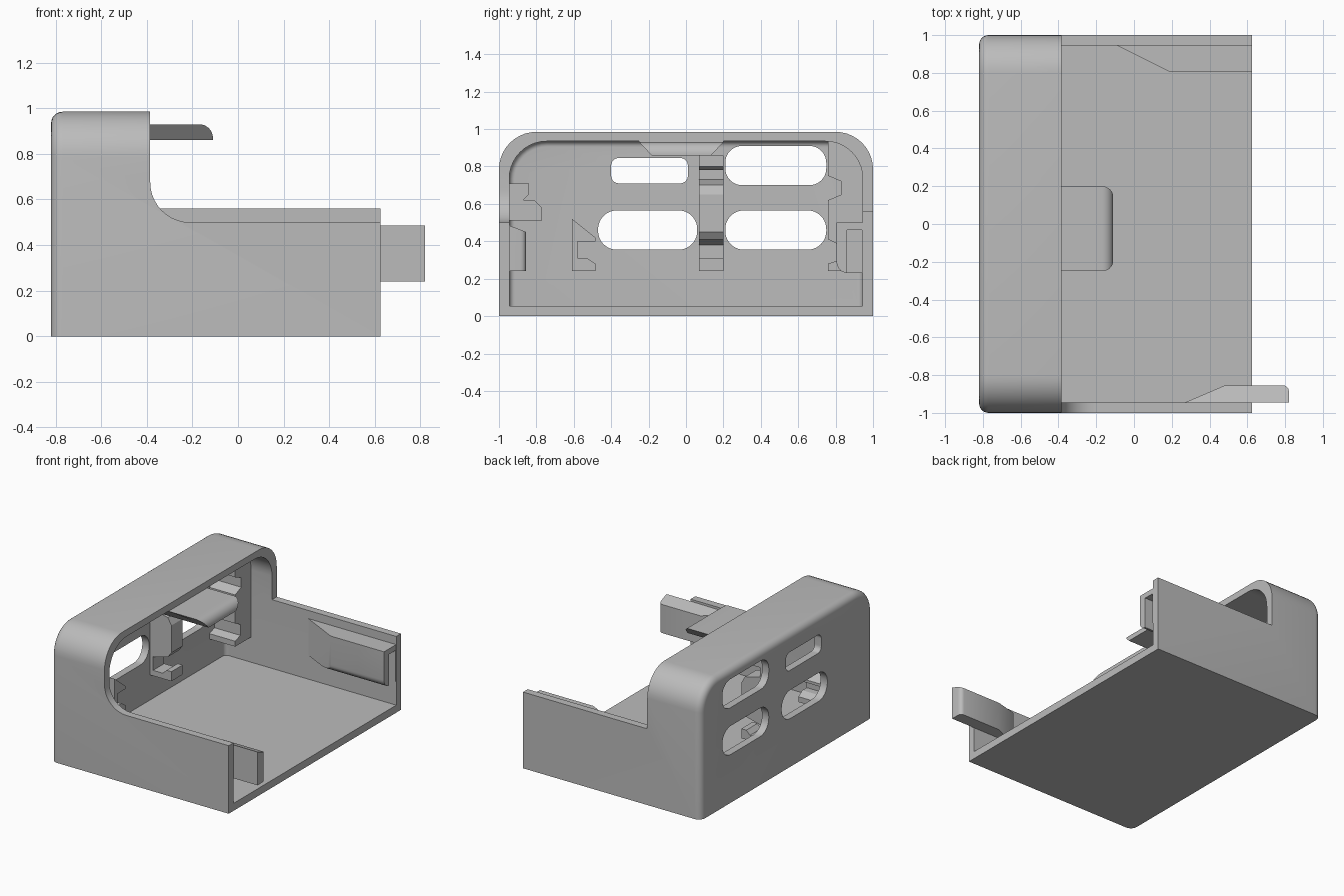
import bpy, bmesh
from math import sin, cos, radians

cube = bpy.data.objects.get("Cube")
if cube:
    bpy.data.objects.remove(cube, do_unlink=True)

grey = bpy.data.materials.new("plain grey plastic")
grey.use_nodes = True
colour = (0.5, 0.5, 0.5, 1)
grey.diffuse_color = colour
grey.node_tree.nodes["Principled BSDF"].inputs["Base Color"].default_value = colour

BACK, LIP, END = -0.82, -0.385, 0.625   # panel face, hood rim, open end
T = 0.055                               # wall thickness


def arc(u, v, r, start, stop, n=10):
    angles = [radians(start + (stop - start) * i / n) for i in range(n + 1)]
    return [(u + r * cos(a), v + r * sin(a)) for a in angles]


def rounded_rect(u0, u1, v0, v1, r):
    return (arc(u1 - r, v1 - r, r, 0, 90) + arc(u0 + r, v1 - r, r, 90, 180)
            + arc(u0 + r, v0 + r, r, 180, 270) + arc(u1 - r, v0 + r, r, 270, 360))


def prism(name, axis, pts, a, b, round_end=0, adjust=None):
    """Extrude a 2D profile along an axis; optionally round its back rim."""
    place = {"x": lambda u, v, w: (w, u, v),
             "y": lambda u, v, w: (u, w, v),
             "z": lambda u, v, w: (u, v, w)}[axis]
    bm = bmesh.new()
    lower = [bm.verts.new(place(u, v, a)) for u, v in pts]
    upper = [bm.verts.new(place(u, v, b)) for u, v in pts]
    bm.faces.new(lower)
    bm.faces.new(upper[::-1])
    n = len(pts)
    for i in range(n):
        j = (i + 1) % n
        bm.faces.new((lower[i], upper[i], upper[j], lower[j]))
    if adjust:
        for v in bm.verts:
            adjust(v.co)
    bmesh.ops.recalc_face_normals(bm, faces=bm.faces)
    if round_end:
        floor = min(v.co.z for v in bm.verts) + 0.001
        rim = [e for e in bm.edges
               if all(abs(v.co.x - a) < 0.001 for v in e.verts)
               and any(v.co.z > floor for v in e.verts)]
        bmesh.ops.bevel(bm, geom=rim, offset=round_end, segments=6,
                        profile=0.5, affect="EDGES")
    mesh = bpy.data.meshes.new(name)
    bm.to_mesh(mesh)
    bm.free()
    ob = bpy.data.objects.new(name, mesh)
    bpy.context.collection.objects.link(ob)
    mesh.materials.append(grey)
    return ob


def cut(target, cutters):
    """Subtract each cutter, bake the result and drop the cutters."""
    for c in cutters:
        c.hide_render = True
        m = target.modifiers.new("cut", "BOOLEAN")
        m.operation, m.solver, m.object = "DIFFERENCE", "EXACT", c
    deps = bpy.context.evaluated_depsgraph_get()
    baked = bpy.data.meshes.new_from_object(target.evaluated_get(deps))
    target.modifiers.clear()
    target.data = baked
    for c in cutters:
        bpy.data.objects.remove(c, do_unlink=True)


# Housing: arched shell, hollow, with low side walls and socket openings
def arch(half, low, high, r):
    return ([(-half, low), (half, low)] + arc(half - r, high - r, r, 0, 90)
            + arc(r - half, high - r, r, 90, 180))


housing = prism("housing", "x", arch(1, 0, 0.985, 0.2), BACK, END, 0.05)
cavity = prism("cavity", "x", arch(1 - T, T, 0.935, 0.2), BACK + T, END + 0.2, 0.03)
front_profile = ([(END + 0.2, 0.5), (END + 0.2, 1.2), (LIP, 1.2)]
                 + arc(LIP + 0.175, 0.675, 0.175, 180, 270))
front_step = prism("front_step", "y", front_profile, -1.2, 0.02)
back_step = prism("back_step", "y", [(LIP, 0.56), (END + 0.2, 0.56),
                                     (END + 0.2, 1.2), (LIP, 1.2)], 0, 1.2)
openings = [(-0.40, 0.01, 0.71, 0.845, 0.04), (-0.47, 0.06, 0.355, 0.565, 0.1),
            (0.21, 0.75, 0.70, 0.91, 0.09), (0.21, 0.75, 0.355, 0.565, 0.1)]
sockets = [prism("socket_cutter", "x", rounded_rect(*o), BACK - 0.1, BACK + 0.15)
           for o in openings]
cut(housing, [cavity, front_step, back_step] + sockets)
parts = [housing]


# Top latch: tapered tongue under the hood
def taper(co):
    inset = max(0, 0.93 - co.z) * 0.93
    co.y += inset if co.y < 0 else -inset


tongue = ([(-0.55, 0.86), (-0.62, 0.945), (LIP - 0.005, 0.945), (LIP - 0.005, 0.93)]
          + arc(-0.17, 0.87, 0.06, 90, 0, 8) + [(-0.11, 0.86)])
parts.append(prism("top_latch", "y", tongue, -0.25, 0.2, adjust=taper))


# Front latch: arm on the front wall reaching past the open end
def slope_top(co):
    if co.z > 0.4:
        co.z -= max(0, co.y + 1 - T) * 0.39


arm = ([(0.25, -0.955), (0.27, -0.945), (0.48, -0.855)]
       + arc(0.79, -0.885, 0.03, 90, 0, 5)
       + [(0.82, -0.945), (END - 0.01, -0.945), (END - 0.01, -0.955)])
parts.append(prism("front_latch", "z", arm, 0.24, 0.485, adjust=slope_top))

# Back latch: wedge on the back wall with a pocket at its end
section = ([(0.955, 0.5), (0.805, 0.5)] + arc(0.865, 0.29, 0.06, 180, 270, 6)
           + [(0.955, 0.23)])
latch = prism("back_latch", "x", section, -0.15, END - 0.001)
ramp = prism("ramp_cutter", "z", [(-0.3, 0.945), (-0.09, 0.945), (0.19, 0.805),
                                  (0.19, 0.6), (-0.3, 0.6)], 0, 0.9)
pocket = prism("pocket_cutter", "x", [(0.862, 0.2), (0.94, 0.2), (0.94, 0.46),
                                      (0.862, 0.46)], 0.3, END + 0.1)
cut(latch, [ramp, pocket])
parts.append(latch)

# Board clips on the inside of the panel
IN, OUT = BACK + T - 0.015, -0.575
post = [(IN, 0.24), (-0.59, 0.24), (-0.59, 0.31), (-0.63, 0.31), (-0.66, 0.28),
        (-0.74, 0.28), (-0.74, 0.38), (-0.62, 0.41), (-0.59, 0.45), (-0.59, 0.65),
        (-0.62, 0.7), (-0.74, 0.73), (-0.74, 0.8), (-0.66, 0.8), (-0.62, 0.78),
        (-0.59, 0.8), (-0.59, 0.86), (IN, 0.86)]
parts.append(prism("centre_clip_post", "y", post, 0.07, 0.2))

lower_clip = [(-0.61, 0.24), (-0.485, 0.24), (-0.485, 0.28), (-0.53, 0.31),
              (-0.58, 0.31), (-0.58, 0.4), (-0.485, 0.4), (-0.485, 0.42),
              (-0.61, 0.52)]
parts.append(prism("lower_clip", "x", lower_clip, IN, OUT))

front_clip = [(-0.96, 0.51), (-0.77, 0.51), (-0.77, 0.58), (-0.81, 0.62),
              (-0.87, 0.62), (-0.84, 0.65), (-0.84, 0.71), (-0.96, 0.71)]
parts.append(prism("front_clip", "x", front_clip, IN, OUT))

back_clip = [(0.96, 0.24), (0.76, 0.24), (0.76, 0.28), (0.82, 0.3), (0.82, 0.38),
             (0.76, 0.41), (0.76, 0.62), (0.83, 0.65), (0.83, 0.72), (0.76, 0.75),
             (0.76, 0.94), (0.8, 0.94), (0.9, 0.9), (0.96, 0.8)]
parts.append(prism("back_clip", "x", back_clip, IN, -0.555))

# Smooth shading with crisp edges
bpy.ops.object.select_all(action="DESELECT")
for ob in parts:
    ob.select_set(True)
bpy.context.view_layer.objects.active = housing
bpy.ops.object.shade_smooth_by_angle(angle=radians(30))
